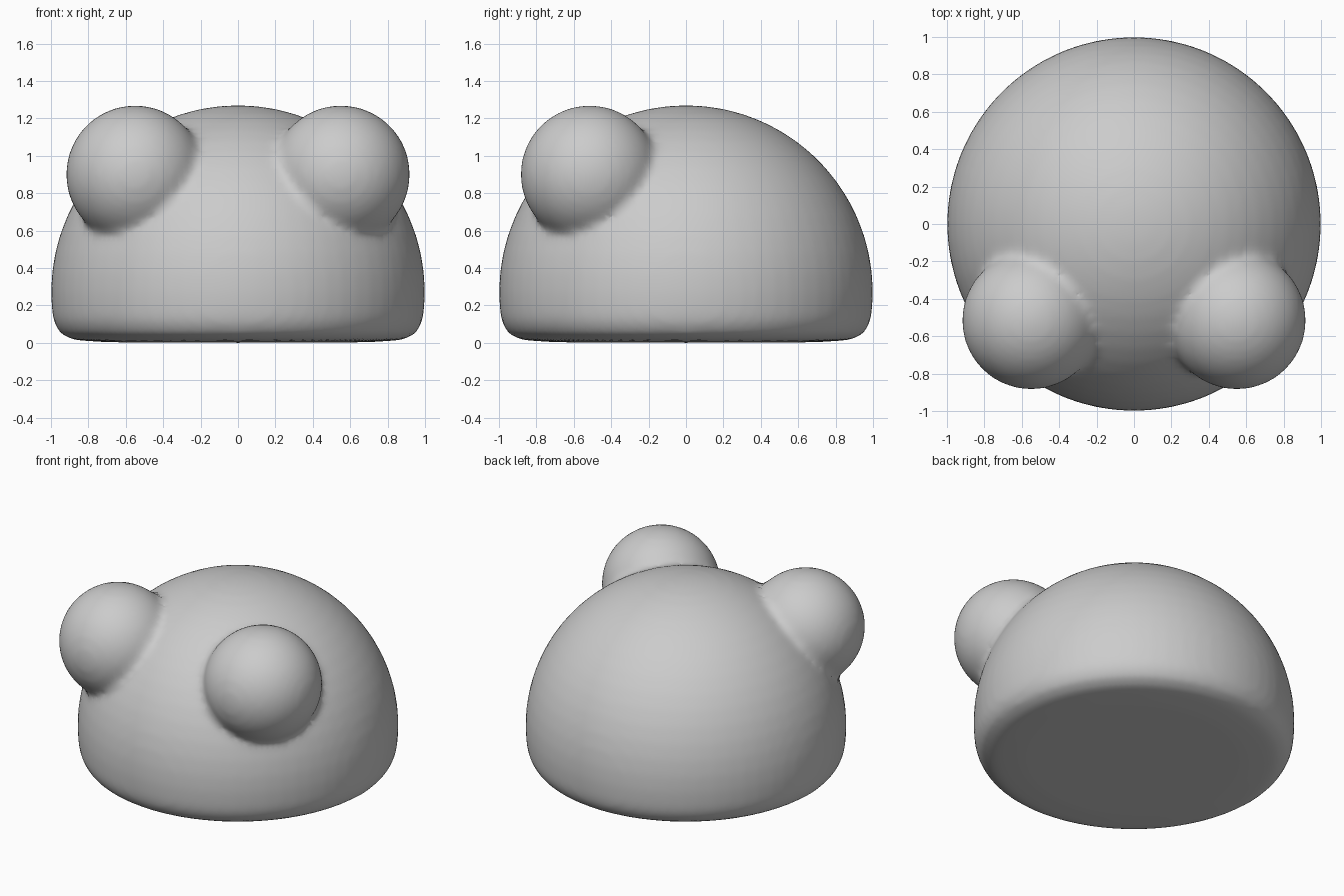
import bpy, bmesh
from math import sin, cos, radians, pi
from mathutils import Matrix

if "Cube" in bpy.data.objects:
    bpy.data.objects.remove(bpy.data.objects["Cube"])

bm = bmesh.new()

# Domed body: spherical arc rolling over to a flat underside
R, ZC = 1.0, 0.27
profile = [(R * sin(radians(a)), ZC + R * cos(radians(a))) for a in range(0, 99, 6)]
profile += [(0.985, 0.11), (0.95, 0.05), (0.88, 0.015), (0.7, 0.003), (0, 0.0)]
verts = [bm.verts.new((x, 0, z)) for x, z in profile]
edges = [bm.edges.new(p) for p in zip(verts, verts[1:])]
bmesh.ops.spin(bm, geom=verts + edges, cent=(0, 0, 0), axis=(0, 0, 1),
               angle=2 * pi, steps=64, use_duplicate=False)
bmesh.ops.remove_doubles(bm, verts=bm.verts, dist=0.0005)
bmesh.ops.recalc_face_normals(bm, faces=bm.faces)

# Two round eye bulges at the front, half sunk into the dome
for side in (-1, 1):
    bmesh.ops.create_icosphere(bm, subdivisions=4, radius=0.37,
                               matrix=Matrix.Translation((side * 0.55, -0.515, 0.9)))

mesh = bpy.data.meshes.new("head")
bm.to_mesh(mesh)
bm.free()
head = bpy.data.objects.new("head", mesh)
bpy.context.collection.objects.link(head)

# Fuse the parts into one skin and soften the seams
remesh = head.modifiers.new("fuse", "REMESH")
remesh.mode = "VOXEL"
remesh.voxel_size = 0.025
remesh.use_smooth_shade = True
soften = head.modifiers.new("soften", "SMOOTH")
soften.factor = 0.5
soften.iterations = 10
